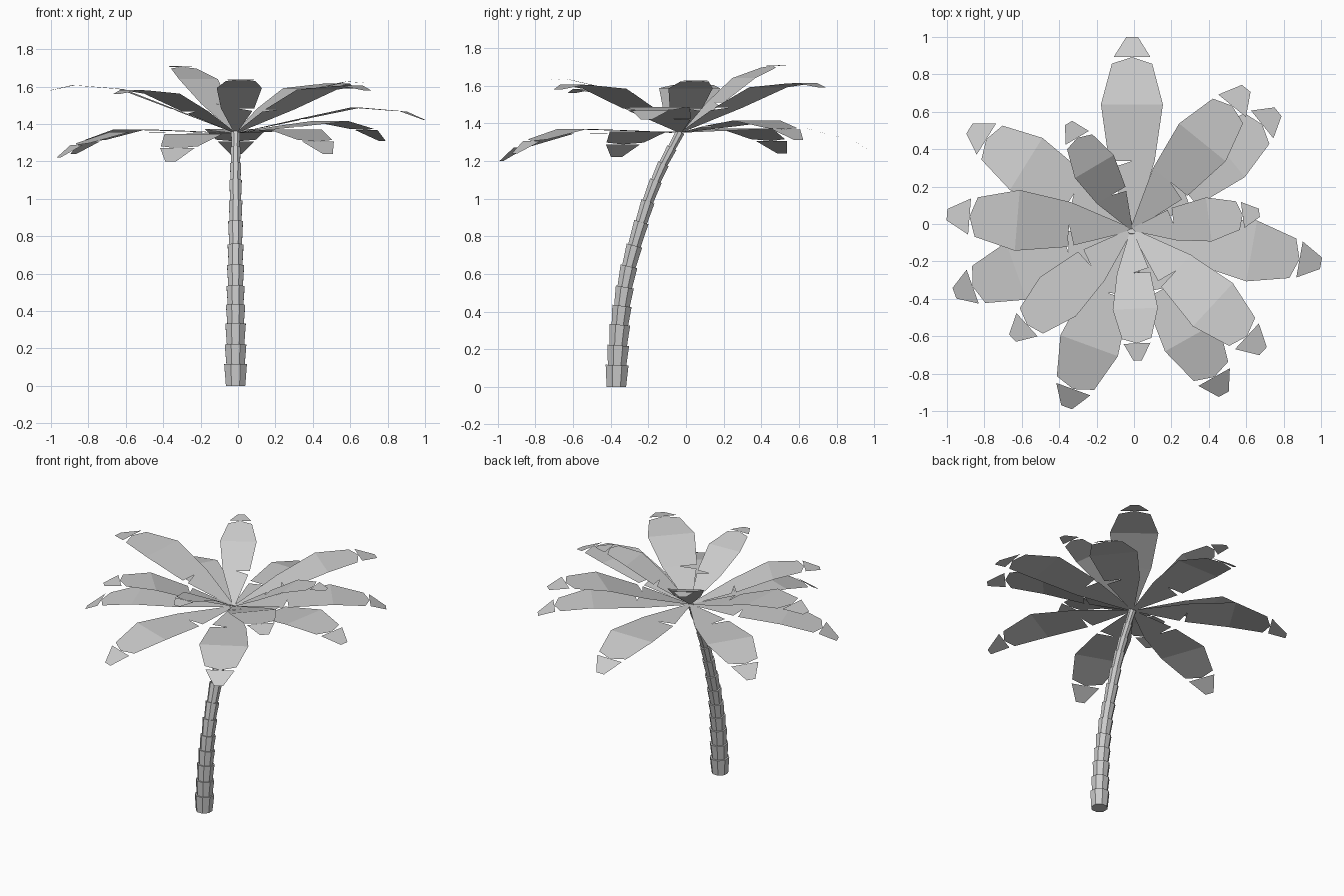
import bpy, bmesh, math
from mathutils import Vector

if "Cube" in bpy.data.objects:
    bpy.data.objects.remove(bpy.data.objects["Cube"])

CROWN = Vector((-0.013, -0.03, 1.35))


def finish(bm, name):
    mesh = bpy.data.meshes.new(name)
    bm.to_mesh(mesh)
    bm.free()
    obj = bpy.data.objects.new(name, mesh)
    bpy.context.collection.objects.link(obj)
    return obj


# Trunk: stacked collars flaring upward along a leaning path (y, z)
PATH = [(-.37, 0), (-.366, .115), (-.36, .22), (-.351, .33), (-.34, .43), (-.325, .53),
        (-.303, .64), (-.274, .75), (-.237, .875), (-.202, .985), (-.16, 1.095),
        (-.12, 1.185), (-.075, 1.27), (-.03, 1.355)]
SIDES = 8


def trunk():
    bm = bmesh.new()
    n = len(PATH) - 1
    rings = []
    for i in range(n):
        for end in (0, 1):
            k = i + end
            y, z = PATH[k]
            a, b = PATH[max(k - 1, 0)], PATH[min(k + 1, n)]
            t = Vector((0, b[0] - a[0], b[1] - a[1])).normalized()
            if k == 0:
                t = Vector((0, 0, 1))
            side, up = Vector((1, 0, 0)), t.cross(Vector((1, 0, 0)))
            f = k / n
            r = (.069 - .043 * f) if end else (.056 - .036 * f)
            ring = []
            for j in range(SIDES):
                ang = 2 * math.pi * (j + .5) / SIDES
                p = Vector((CROWN.x, y, z)) + (side * math.cos(ang) + up * math.sin(ang)) * r
                ring.append(bm.verts.new(p))
            rings.append(ring)
    for lo, hi in zip(rings, rings[1:]):
        for j in range(SIDES):
            k = (j + 1) % SIDES
            bm.faces.new((lo[j], lo[k], hi[k], hi[j]))
    bm.faces.new(rings[0])
    bm.faces.new(rings[-1])
    bmesh.ops.recalc_face_normals(bm, faces=bm.faces)
    finish(bm, "trunk")


# Frond: arched flat leaf from the crown to a tip, torn into sections
# profile rows: distance along chord, arch height, half width
PROFILE = [(0, 0, .008), (.35, .05, .118), (.64, .09, .16), (.89, .053, .095), (1, 0, .03)]


def frond(tip, index):
    bm = bmesh.new()
    chord = Vector(tip) - CROWN
    length = chord.length
    d = chord.normalized()
    side = Vector((d.y, -d.x, 0)).normalized()
    up = side.cross(d)

    def point(row, s):
        return bm.verts.new(CROWN + (d * row[0] + up * row[1] + side * row[2] * s) * length)

    mids = [point(row, 0) for row in PROFILE]
    torn_side = 1 if index % 2 else -1
    for s in (1, -1):
        start = point(PROFILE[0], s)
        for i in range(4):
            a, b = PROFILE[i], PROFILE[i + 1]
            torn = i == 2 or (i == 0 and s == torn_side)
            if torn:
                # pull the outer corner back to open a slit
                f = .035 / (b[0] - a[0])
                end = point([q + (p - q) * f for p, q in zip(a, b)], s)
            else:
                end = point(b, s)
            quad = [mids[i], start, end, mids[i + 1]]
            bm.faces.new(quad if s == 1 else quad[::-1])
            start = point(b, s) if torn else end
    finish(bm, "frond_%d" % (index + 1))


LOWER = [(-.01, 1.0, 1.24), (.77, .6, 1.31), (1.0, -.21, 1.42), (.48, -.91, 1.24),
         (-.36, -.98, 1.2), (-.96, -.37, 1.22), (-.88, .51, 1.24)]
UPPER = [(.6, .725, 1.59), (.67, .06, 1.62), (.69, -.68, 1.58), (.02, -.73, 1.63),
         (-.65, -.61, 1.56), (-1.0, .05, 1.58), (-.35, .54, 1.71)]

trunk()
for i, tip in enumerate(LOWER + UPPER):
    frond(tip, i)
